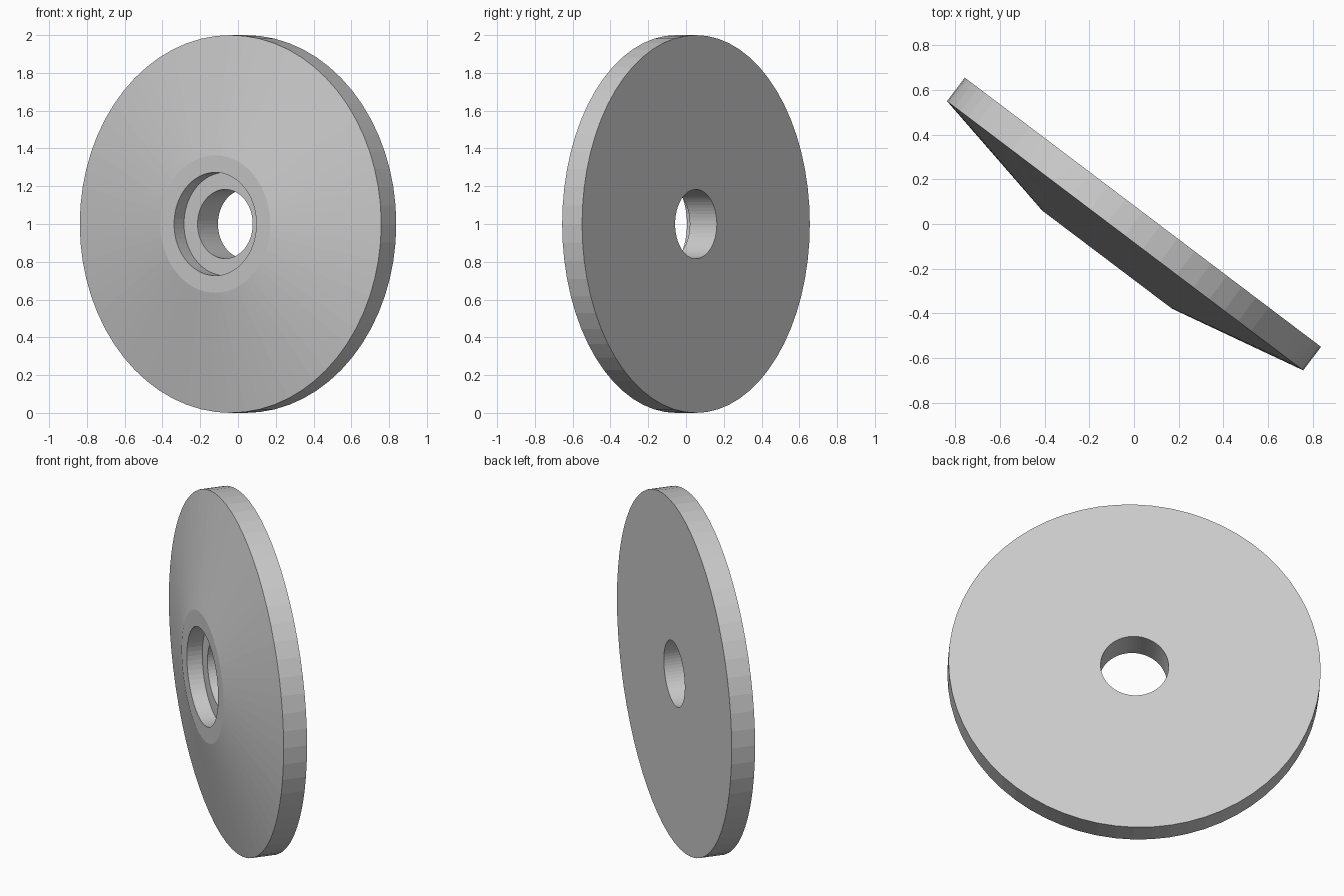
import bpy
import bmesh
from math import sin, cos, tau
from mathutils import Vector

if "Cube" in bpy.data.objects:
    bpy.data.objects.remove(bpy.data.objects["Cube"])

SEGMENTS = 64
AXIS = Vector((-0.603, -0.798, 0))    # direction the hub side faces
SIDE = Vector((0.798, -0.603, 0))
CENTRE = Vector((0, 0, 1))

# closed cross-section: (radius, position along axis)
PROFILE = [
    (0.183, -0.066),   # back edge of the bore
    (1.0, -0.066),     # back of the rim
    (1.0, 0.066),      # front of the rim
    (0.364, 0.20),     # end of the cone, start of the hub face
    (0.273, 0.20),     # counterbore mouth
    (0.273, 0.113),    # counterbore floor
    (0.183, 0.113),    # front edge of the bore
]

# disc turned from the cross-section
bm = bmesh.new()
rings = []
for i in range(SEGMENTS):
    a = tau * i / SEGMENTS
    radial = SIDE * cos(a) + Vector((0, 0, sin(a)))
    rings.append([bm.verts.new(CENTRE + radial * r + AXIS * h) for r, h in PROFILE])
for i in range(SEGMENTS):
    p, q = rings[i], rings[(i + 1) % SEGMENTS]
    for j in range(len(PROFILE)):
        k = (j + 1) % len(PROFILE)
        bm.faces.new((p[j], p[k], q[k], q[j]))
bmesh.ops.recalc_face_normals(bm, faces=bm.faces)

mesh = bpy.data.meshes.new("conical_disc")
bm.to_mesh(mesh)
bm.free()
disc = bpy.data.objects.new("conical_disc", mesh)
bpy.context.collection.objects.link(disc)
